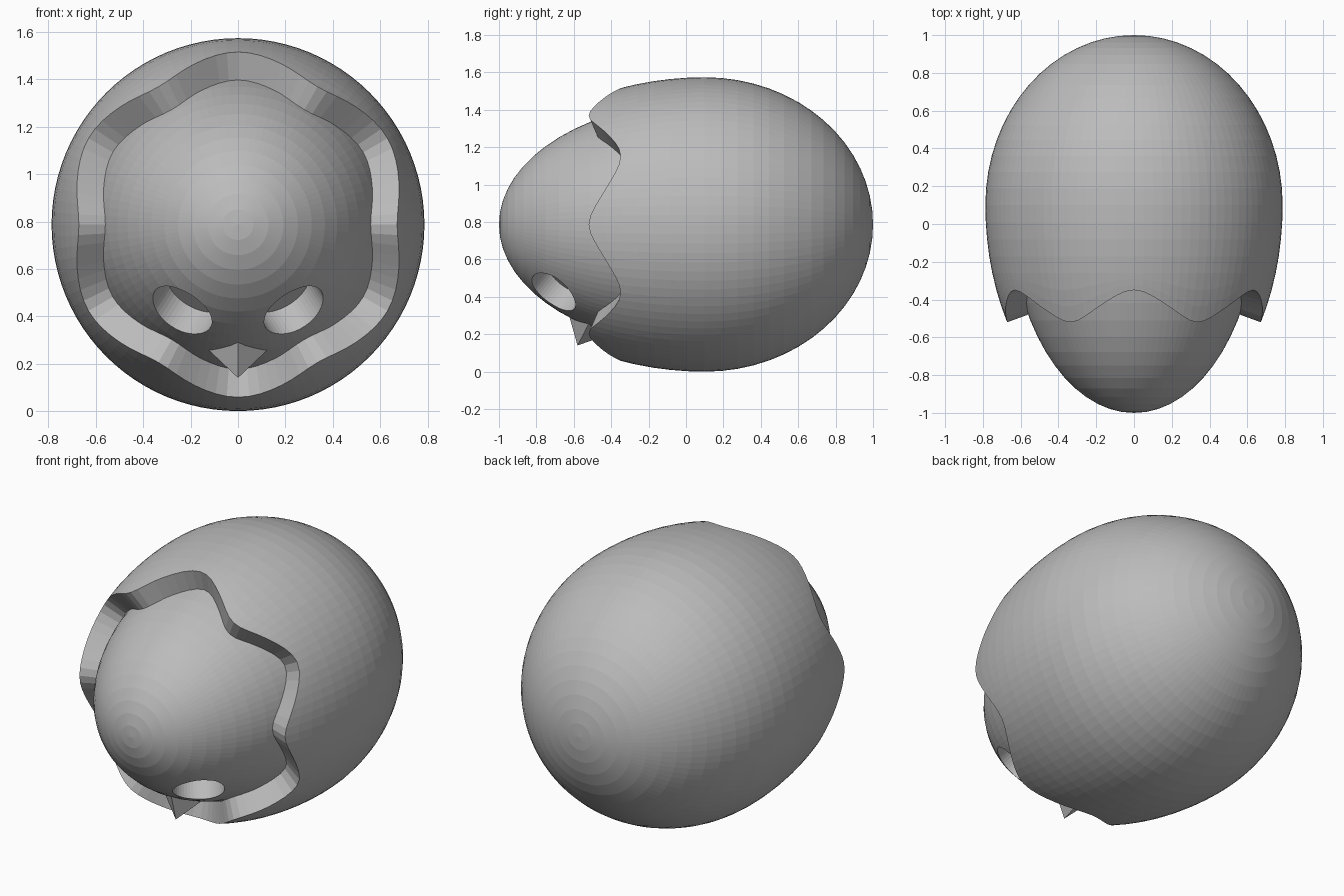
import bpy, bmesh, math
from mathutils import Vector

if "Cube" in bpy.data.objects:
    bpy.data.objects.remove(bpy.data.objects["Cube"])

MID_Y, MID_Z = 0.1, 0.787   # widest section of both eggs
SEGMENTS = 96

grey = bpy.data.materials.new("plain grey")
grey.use_nodes = True
grey.diffuse_color = (0.5, 0.5, 0.5, 1)
grey.node_tree.nodes["Principled BSDF"].inputs["Base Color"].default_value = (0.5, 0.5, 0.5, 1)


def finish(name, bm):
    bmesh.ops.recalc_face_normals(bm, faces=bm.faces)
    mesh = bpy.data.meshes.new(name)
    bm.to_mesh(mesh)
    bm.free()
    mesh.materials.append(grey)
    obj = bpy.data.objects.new(name, mesh)
    bpy.context.collection.objects.link(obj)
    return obj


def apply_modifiers(obj):
    bpy.context.view_layer.objects.active = obj
    for mod in list(obj.modifiers):
        bpy.ops.object.modifier_apply(modifier=mod.name)


def egg(name, radius, back, front, rim=None):
    """Egg lying along y; rim(angle) gives the y where its front is cut open."""
    bm = bmesh.new()
    columns = []
    pole = bm.verts.new((0, MID_Y + back, MID_Z))
    tip = None if rim else bm.verts.new((0, MID_Y - front, MID_Z))
    for i in range(SEGMENTS):
        a = math.tau * i / SEGMENTS
        angles = [math.pi / 32 * k for k in range(1, 17)]
        if rim:
            # even rings first, then a few that blend into the wavy rim
            even = math.asin(0.36 / front)
            end = math.asin((MID_Y - rim(a)) / front)
            angles += [math.pi / 2 + even * k / 4 for k in range(1, 5)]
            angles += [math.pi / 2 + even + (end - even) * k / 3 for k in range(1, 4)]
        else:
            angles += [math.pi / 32 * k for k in range(17, 32)]
        column = [pole]
        for p in angles:
            length = back if p <= math.pi / 2 else front
            r = radius * math.sin(p)
            column.append(bm.verts.new((r * math.cos(a), MID_Y + length * math.cos(p),
                                        MID_Z + r * math.sin(a))))
        if tip:
            column.append(tip)
        columns.append(column)
    for i, col in enumerate(columns):
        nxt = columns[(i + 1) % SEGMENTS]
        for k in range(len(col) - 1):
            loop = list(dict.fromkeys((col[k], col[k + 1], nxt[k + 1], nxt[k])))
            bm.faces.new(loop)
    return finish(name, bm)


def cone(name, centre, direction, r1, r2, depth, sides):
    bm = bmesh.new()
    bmesh.ops.create_cone(bm, cap_ends=True, segments=sides, radius1=r1, radius2=r2, depth=depth)
    obj = finish(name, bm)
    obj.location = centre
    obj.rotation_mode = 'QUATERNION'
    obj.rotation_quaternion = direction.to_track_quat('Z', 'Y')
    return obj


# Outer shell with six soft teeth round its opening
def wavy_rim(a):
    return -0.435 - 0.082 * (math.cos(6 * a) + 0.04 * math.cos(18 * a))


shell = egg("egg_shell", 0.787, 0.9, 1.19, wavy_rim)
solid = shell.modifiers.new("thickness", 'SOLIDIFY')
solid.thickness = 0.135
solid.offset = -1
apply_modifiers(shell)

# Head inside the shell
head = egg("head", 0.66, 0.7, 1.1)

# Round eye sockets drilled square to the head
for side in (-1, 1):
    outward = Vector((side * 0.45, -0.56, -0.70)).normalized()
    spot = Vector((side * 0.24, -0.71, 0.42))
    cutter = cone("eye_cutter", spot, outward, 0.14, 0.14, 0.28, 48)
    cutter.hide_render = True
    bpy.context.view_layer.update()
    cut = head.modifiers.new("eye_socket", 'BOOLEAN')
    cut.operation = 'DIFFERENCE'
    cut.solver = 'EXACT'
    cut.object = cutter
    apply_modifiers(head)
    bpy.data.objects.remove(cutter)

# Four-sided beak below the eyes
down = Vector((0, -0.46, -0.89)).normalized()
tip = Vector((0, -0.58, 0.14))
beak = cone("beak", tip - down * 0.08, down, 0.15, 0, 0.16, 4)
